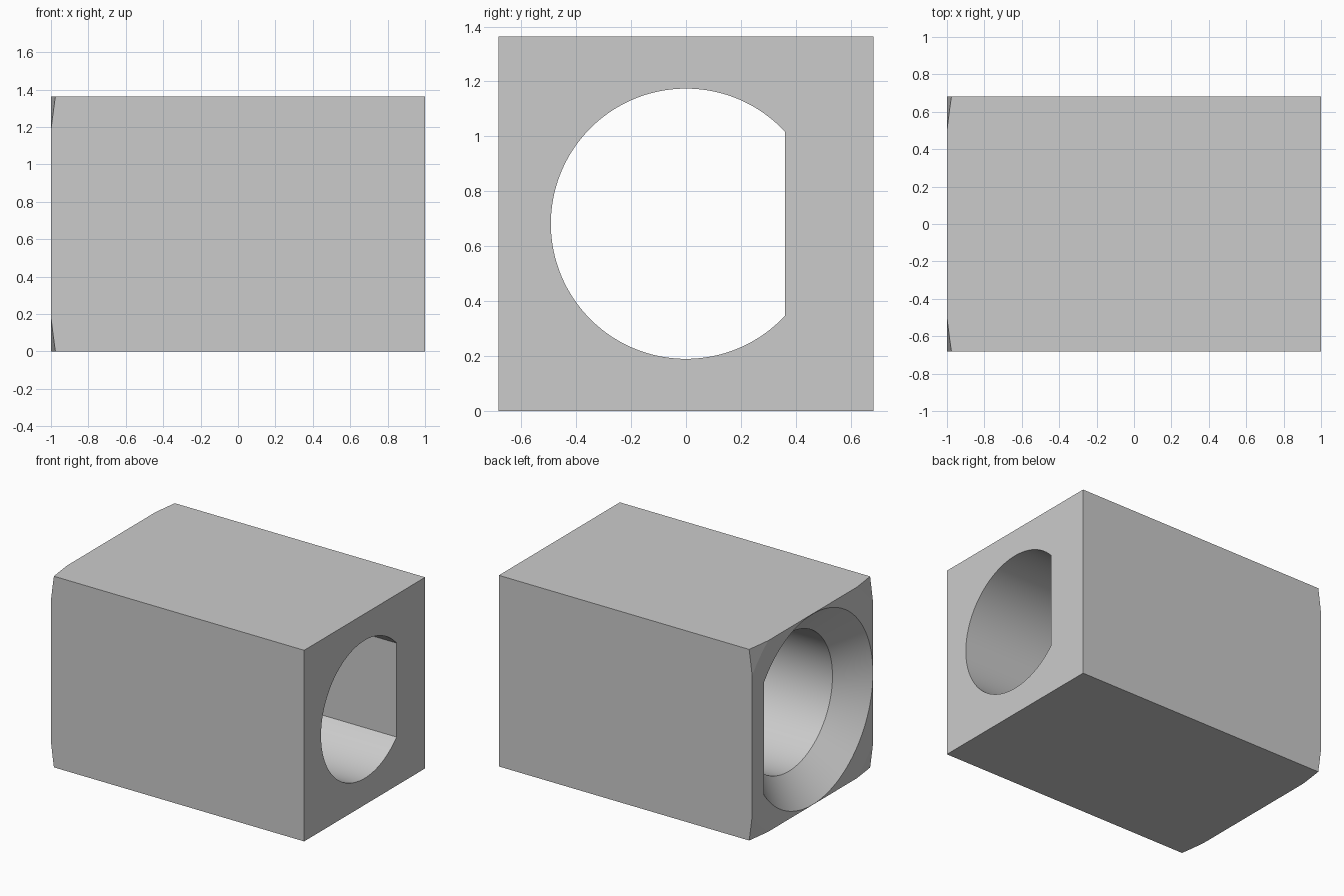
import bpy, bmesh, math

cube = bpy.data.objects.get("Cube")
if cube:
    bpy.data.objects.remove(cube, do_unlink=True)

HALF = 0.682      # half width of the square section
BORE = 0.492      # bore radius
FLAT = 0.36       # distance of the bore flat from the axis
SINK = 0.188      # size of the 45 degree countersink
SEGMENTS = 128

grey = bpy.data.materials.new("light grey")
grey.use_nodes = True
grey.diffuse_color = (0.6, 0.6, 0.6, 1)
grey.node_tree.nodes["Principled BSDF"].inputs["Base Color"].default_value = (0.6, 0.6, 0.6, 1)


def circle(radius):
    steps = [2 * math.pi * i / SEGMENTS for i in range(SEGMENTS)]
    return [(radius * math.cos(a), radius * math.sin(a)) for a in steps]


def d_shape(grow):
    """Circle cut by a flat on its +y side, offset outwards by grow."""
    radius = BORE + grow
    start = math.acos((FLAT + grow) / radius)
    sweep = 2 * (math.pi - start)
    steps = [start + sweep * i / SEGMENTS for i in range(SEGMENTS + 1)]
    return [(radius * math.cos(a), radius * math.sin(a)) for a in steps]


def loft(name, sections):
    """Closed solid through (x, outline) sections along the x axis."""
    bm = bmesh.new()
    rings = [[bm.verts.new((x, y, z + HALF)) for y, z in outline] for x, outline in sections]
    for a, b in zip(rings, rings[1:]):
        for i in range(len(a)):
            j = (i + 1) % len(a)
            bm.faces.new((a[i], a[j], b[j], b[i]))
    bm.faces.new(rings[0])
    bm.faces.new(rings[-1])
    bmesh.ops.recalc_face_normals(bm, faces=bm.faces[:])
    mesh = bpy.data.meshes.new(name)
    bm.to_mesh(mesh)
    bm.free()
    mesh.materials.append(grey)
    obj = bpy.data.objects.new(name, mesh)
    bpy.context.collection.objects.link(obj)
    return obj


# Square block
square = [(-HALF, -HALF), (HALF, -HALF), (HALF, HALF), (-HALF, HALF)]
block = loft("block", [(-1, square), (1, square)])

# Turned envelope that trims the corners of the countersunk end
envelope = loft("corner_trim", [(-1.2, circle(0.845)), (-1, circle(0.845)),
                                (-0.95, circle(1.095)), (1.2, circle(1.095))])

# Flatted bore with its countersink
bore = loft("bore_cutter", [(-1.01, d_shape(SINK + 0.01)), (-1, d_shape(SINK)),
                            (-1 + SINK / 2, d_shape(SINK / 2)),
                            (-1 + SINK, d_shape(0)), (1.1, d_shape(0))])

for tool, operation in ((envelope, "INTERSECT"), (bore, "DIFFERENCE")):
    modifier = block.modifiers.new(tool.name, "BOOLEAN")
    modifier.operation = operation
    modifier.solver = "EXACT"
    modifier.object = tool

# Apply the cuts and remove the cutters
bpy.context.view_layer.objects.active = block
block.select_set(True)
for name in [m.name for m in block.modifiers]:
    bpy.ops.object.modifier_apply(modifier=name)
for tool in (envelope, bore):
    bpy.data.objects.remove(tool, do_unlink=True)

bpy.ops.object.shade_smooth_by_angle(angle=math.radians(10))
